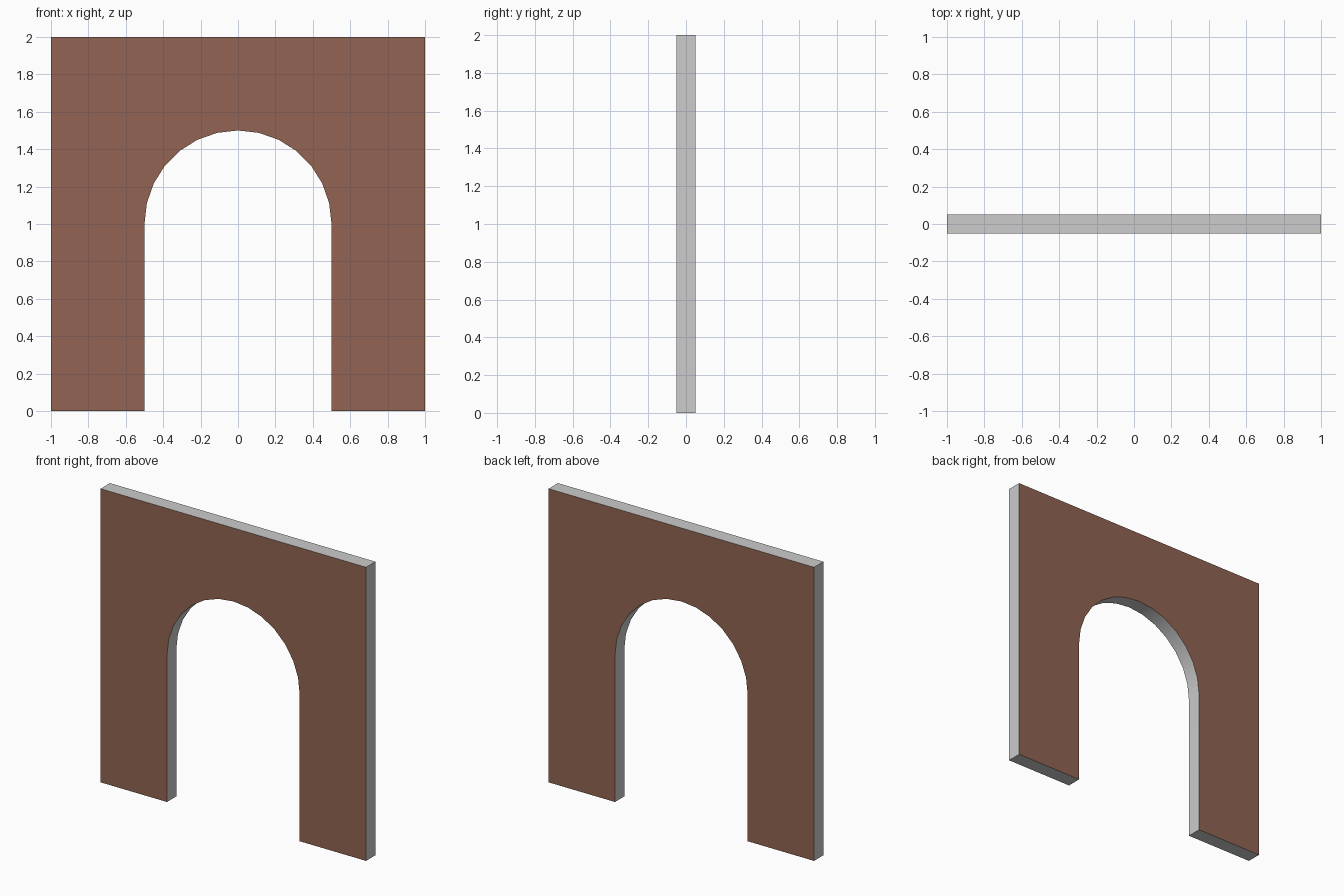
import bpy, bmesh, math

if "Cube" in bpy.data.objects:
    bpy.data.objects.remove(bpy.data.objects["Cube"])


def srgb(r, g, b):
    return tuple((c / 255 / 12.92 if c < 11 else ((c / 255 + 0.055) / 1.055) ** 2.4)
                 for c in (r, g, b)) + (1.0,)


def material(name, colour):
    m = bpy.data.materials.new(name)
    m.diffuse_color = colour
    m.use_nodes = True
    m.node_tree.nodes["Principled BSDF"].inputs["Base Color"].default_value = m.diffuse_color
    return m


HALF, HEIGHT, DEPTH = 1.0, 2.0, 0.1
RADIUS, SPRING, SEGMENTS = 0.5, 1.0, 14

# Wall outline with round-headed doorway
profile = [(RADIUS, 0), (HALF, 0), (HALF, HEIGHT), (-HALF, HEIGHT), (-HALF, 0), (-RADIUS, 0)]
for i in range(SEGMENTS + 1):
    a = math.pi * (1 - i / SEGMENTS)
    profile.append((RADIUS * math.cos(a), SPRING + RADIUS * math.sin(a)))

# Extrude the outline through the wall thickness
bm = bmesh.new()
front = bm.faces.new([bm.verts.new((x, -DEPTH / 2, z)) for x, z in profile])
ext = bmesh.ops.extrude_face_region(bm, geom=[front], use_keep_orig=True)
bmesh.ops.translate(bm, vec=(0, DEPTH, 0),
                    verts=[v for v in ext["geom"] if isinstance(v, bmesh.types.BMVert)])
bmesh.ops.recalc_face_normals(bm, faces=bm.faces)

# Brown on front and back, grey on every edge face
for f in bm.faces:
    f.material_index = 0 if abs(f.normal.y) > 0.5 else 1

mesh = bpy.data.meshes.new("arched_wall")
bm.to_mesh(mesh)
bm.free()
mesh.materials.append(material("brown wall", srgb(146, 100, 82)))
mesh.materials.append(material("grey edge", srgb(204, 204, 204)))
wall = bpy.data.objects.new("arched_wall", mesh)
bpy.context.collection.objects.link(wall)

# Smooth the arch soffit, keep the corners sharp
bpy.context.view_layer.objects.active = wall
wall.select_set(True)
bpy.ops.object.shade_smooth_by_angle(angle=math.radians(30))
